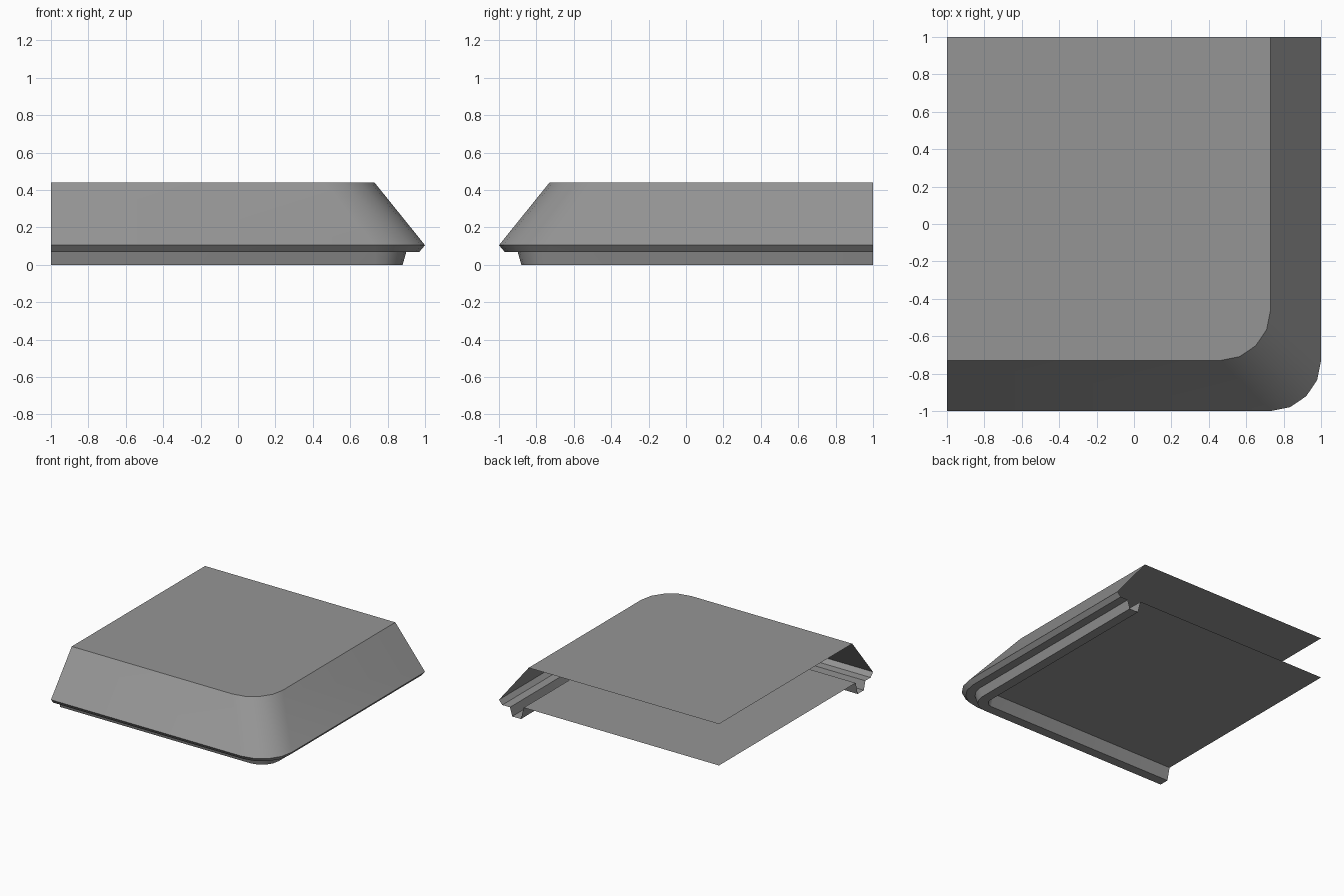
import bpy
import bmesh
from math import cos, sin, pi

cube = bpy.data.objects.get("Cube")
if cube:
    bpy.data.objects.remove(cube, do_unlink=True)

grey = bpy.data.materials.new("mid grey")
grey.use_nodes = True
colour = (0.3, 0.3, 0.3, 1)
grey.diffuse_color = colour
grey.node_tree.nodes["Principled BSDF"].inputs["Base Color"].default_value = colour

STEPS = 4  # segments in the rounded corner


def ring(bm, edge, centre, z):
    """L-shaped line along two sides, with a rounded corner between them."""
    radius = edge - centre
    points = [(-1, -edge)]
    for i in range(STEPS + 1):
        a = -pi / 2 + pi / 2 * i / STEPS
        points.append((centre + radius * cos(a), -centre + radius * sin(a)))
    points.append((edge, 1))
    return [bm.verts.new((x, y, z)) for x, y in points]


def shell(name, profile, cap=False):
    """Sweep (edge, corner centre, height) steps; optionally cap the first."""
    bm = bmesh.new()
    rings = [ring(bm, *step) for step in profile]
    for upper, lower in zip(rings, rings[1:]):
        for i in range(len(upper) - 1):
            bm.faces.new((upper[i], lower[i], lower[i + 1], upper[i + 1]))
    if cap:
        far_corner = bm.verts.new((-1, 1, profile[0][2]))
        bm.faces.new(rings[0] + [far_corner])
    mesh = bpy.data.meshes.new(name)
    bm.to_mesh(mesh)
    bm.free()
    mesh.materials.append(grey)
    obj = bpy.data.objects.new(name, mesh)
    bpy.context.collection.objects.link(obj)
    bpy.ops.object.select_all(action="DESELECT")
    obj.select_set(True)
    bpy.context.view_layer.objects.active = obj
    bpy.ops.object.shade_smooth_by_angle()
    return obj


# Flat top with its sloping skirt
shell("sloped_top", [(0.73, 0.46, 0.44), (1, 0.73, 0.105)], cap=True)

# Lip under the skirt
shell("lip", [(1, 0.73, 0.105), (0.97, 0.73, 0.07), (0.9, 0.73, 0.07)])

# Foot rail running below the lip
shell("foot_rail", [(0.9, 0.73, 0.07), (0.88, 0.73, 0), (0.8, 0.73, 0),
                    (0.775, 0.73, 0.1)])

# Recessed base plate, facing down
base = shell("base_plate", [(0.775, 0.73, 0.1)], cap=True)
base.data.flip_normals()
